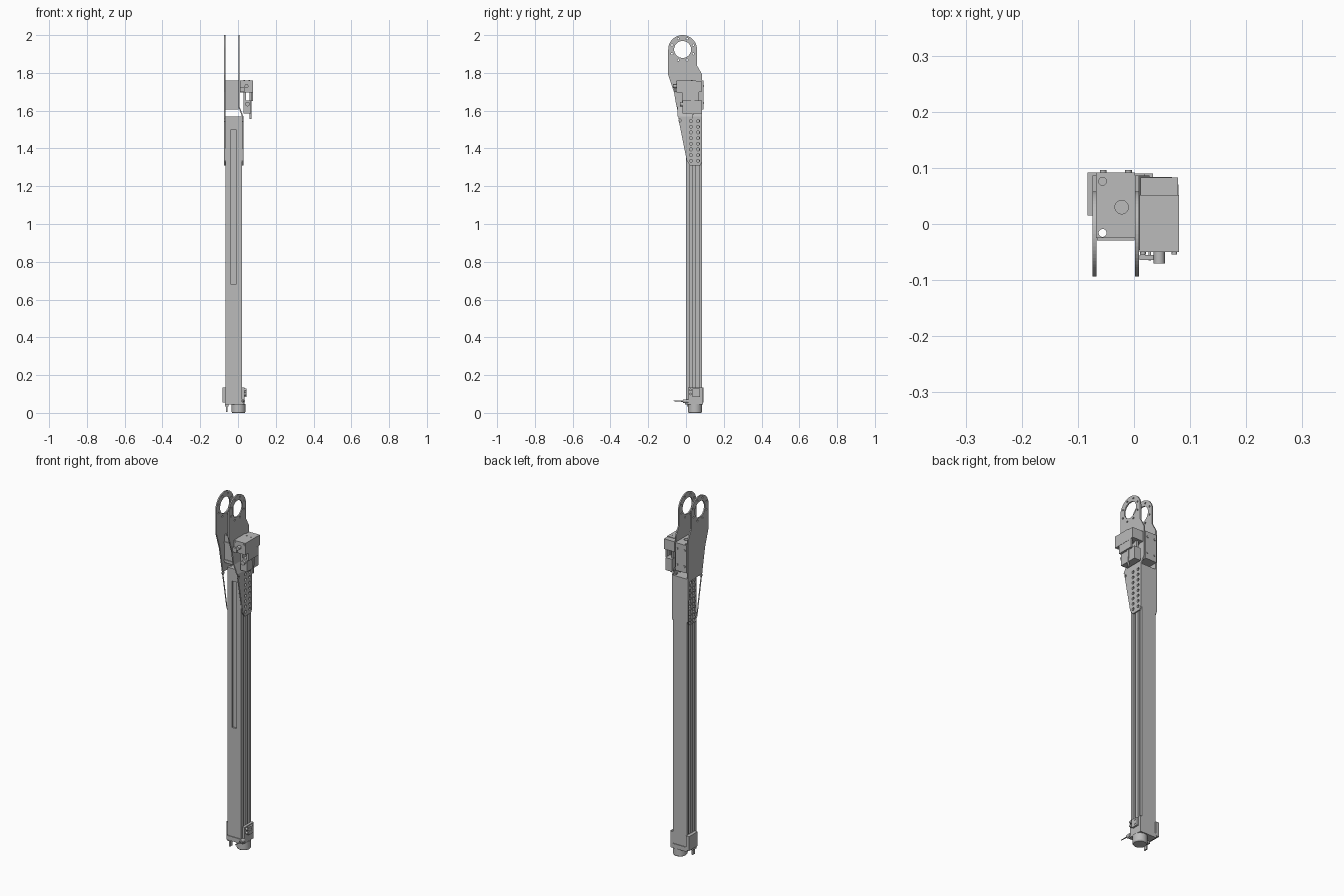
import bpy, bmesh, math
from mathutils import Vector, Matrix

cube = bpy.data.objects.get("Cube")
if cube:
    bpy.data.objects.remove(cube, do_unlink=True)

grey = bpy.data.materials.new("plain grey metal")
grey.use_nodes = True
grey.diffuse_color = (0.5, 0.5, 0.5, 1)
grey.node_tree.nodes["Principled BSDF"].inputs["Base Color"].default_value = (0.5, 0.5, 0.5, 1)


def finish(name, bm):
    bmesh.ops.recalc_face_normals(bm, faces=bm.faces)
    mesh = bpy.data.meshes.new(name)
    bm.to_mesh(mesh)
    bm.free()
    mesh.materials.append(grey)
    obj = bpy.data.objects.new(name, mesh)
    bpy.context.collection.objects.link(obj)
    return obj


def box(name, x, y, z):
    """Box from its low and high limit on each axis."""
    bm = bmesh.new()
    mid = Vector([(a + b) / 2 for a, b in (x, y, z)])
    size = [b - a for a, b in (x, y, z)]
    bmesh.ops.create_cube(bm, size=1, matrix=Matrix.Translation(mid) @ Matrix.Diagonal((*size, 1)))
    return finish(name, bm)


def rod(name, start, end, r1, r2=None, sides=24):
    """Cylinder or cone between two points."""
    a, b = Vector(start), Vector(end)
    turn = (b - a).to_track_quat('Z', 'Y').to_matrix().to_4x4()
    bm = bmesh.new()
    bmesh.ops.create_cone(bm, cap_ends=True, segments=sides, radius1=r1,
                          radius2=r1 if r2 is None else r2, depth=(b - a).length,
                          matrix=Matrix.Translation((a + b) / 2) @ turn)
    for f in bm.faces:
        f.smooth = len(f.verts) == 4
    for e in bm.edges:
        e.smooth = all(f.smooth for f in e.link_faces)
    return finish(name, bm)


def prism(name, points, shift):
    """Polygon pulled along a vector."""
    bm = bmesh.new()
    face = bm.faces.new([bm.verts.new(p) for p in points])
    new = bmesh.ops.extrude_face_region(bm, geom=[face])["geom"]
    bmesh.ops.translate(bm, vec=shift, verts=[v for v in new if isinstance(v, bmesh.types.BMVert)])
    return finish(name, bm)


def cut(obj, cutter):
    mod = obj.modifiers.new("cut", 'BOOLEAN')
    mod.operation = 'DIFFERENCE'
    mod.solver = 'EXACT'
    mod.object = cutter
    cutter.hide_render = True
    cutter.hide_set(True)


def circle(y, z, r, n=16, a0=0.0, a1=math.tau):
    full = a1 - a0 > 6
    steps = n if full else n - 1
    return [(y + r * math.cos(a0 + (a1 - a0) * i / steps),
             z + r * math.sin(a0 + (a1 - a0) * i / steps)) for i in range(n)]


def plate(name, x, outline, holes):
    """Flat side plate in the y-z plane with round holes."""
    curve = bpy.data.curves.new(name, 'CURVE')
    curve.dimensions = '2D'
    curve.fill_mode = 'BOTH'
    curve.extrude = 0.0035
    for loop in [outline] + [circle(*h) for h in holes]:
        s = curve.splines.new('POLY')
        s.points.add(len(loop) - 1)
        for p, (y, z) in zip(s.points, loop):
            p.co = (y, z, 0, 1)
        s.use_cyclic_u = True
    tmp = bpy.data.objects.new(name + "_outline", curve)
    bpy.context.collection.objects.link(tmp)
    dg = bpy.context.evaluated_depsgraph_get()
    mesh = bpy.data.meshes.new_from_object(tmp.evaluated_get(dg))
    bpy.data.objects.remove(tmp, do_unlink=True)
    bm = bmesh.new()
    bm.from_mesh(mesh)
    bpy.data.meshes.remove(mesh)
    bmesh.ops.remove_doubles(bm, verts=bm.verts, dist=1e-5)
    bm.transform(Matrix(((0, 0, 1, x), (1, 0, 0, 0), (0, 1, 0, 0), (0, 0, 0, 1))))
    for f in bm.faces:
        f.smooth = False
    obj = finish(name, bm)
    obj.data.materials.clear()
    obj.data.materials.append(grey)
    for f in obj.data.polygons:
        f.material_index = 0
    return obj


# Main beam: a profile with two grooves on each side
L, R, D = -0.066, 0.02, 0.01
side = [0.0, 0.018, 0.034, 0.054, 0.07, 0.086]
right = [(R - (D if g else 0), side[i]) for i, g in
         [(0, 0), (1, 0), (1, 1), (2, 1), (2, 0), (3, 0), (3, 1), (4, 1), (4, 0), (5, 0)]]
left = [(L + R - x, y) for x, y in reversed(right)]
beam = prism("beam", [(x, y, 0.055) for x, y in right + left], (0, 0, 1.515))
cut(beam, box("beam_slot_cutter", (-0.036, -0.01), (-0.02, 0.008), (0.68, 1.5)))

# Side plates: the left one is straight, the right one steps outward
EYE = (-0.018, 1.924)
head = circle(*EYE, 0.076, 33, 0, math.pi)
front_upper = [(-0.094, 1.79), (-0.064, 1.7)]
foot = [(0.004, 1.335), (0.022, 1.31), (0.075, 1.31), (0.086, 1.33)]
back_upper = [(0.086, 1.79), (0.058, 1.84)]
eye_holes = [(*EYE, 0.045, 40)] + [(y, z, 0.005, 10) for y, z in circle(*EYE, 0.061, 8, 0.39, 0.39 + math.tau)]
foot_holes = [(y, 1.335 + 0.03 * i, 0.008, 12) for y in (0.026, 0.064) for i in range(8)]
foot_holes.append((-0.033, 1.548, 0.008, 12))
plate("left_side_plate", -0.0705, head + front_upper + foot + back_upper, eye_holes + foot_holes)
plate("right_side_plate_upper", 0.0055, head + front_upper + [(-0.05, 1.62), (0.086, 1.62)] + back_upper, eye_holes)
plate("right_side_plate_lower", 0.0245, [(-0.041, 1.57)] + foot + [(0.086, 1.57)], foot_holes)
prism("right_plate_step", [(0.002, -0.046, 1.62), (0.009, -0.046, 1.62), (0.028, -0.046, 1.57),
                           (0.021, -0.046, 1.57)], (0, 0.132, 0))

# Cross block between the side plates
block = box("cross_block", (-0.067, 0.002), (-0.025, 0.092), (1.605, 1.76))
for i, (x, y, r, z) in enumerate([(-0.022, 0.03, 0.012, 1.7), (-0.056, 0.076, 0.007, 1.7),
                                  (-0.056, -0.016, 0.007, 1.5)]):
    cut(block, rod("block_hole_cutter_%d" % i, (x, y, z), (x, y, 1.8), r))
for z in (1.72, 1.62):
    box("cross_block_rib", (-0.066, 0.001), (-0.029, -0.025), (z - 0.006, z + 0.003))
for x in (-0.055, -0.01):
    for z in (1.64, 1.73):
        rod("block_bolt", (x, 0.09, z), (x, 0.096, z), 0.006, sides=12)

# Drive unit on the right side
box("drive_housing", (0.01, 0.08), (-0.05, 0.052), (1.695, 1.76))
box("drive_back_cap", (0.012, 0.078), (0.052, 0.083), (1.7, 1.757))
rod("drive_knob", (0.045, -0.05, 1.73), (0.045, -0.07, 1.73), 0.01)
box("drive_front_tab", (0.01, 0.035), (-0.064, -0.055), (1.70, 1.725))
box("drive_tab_arm", (0.012, 0.02), (-0.06, -0.045), (1.70, 1.725))
for x in (0.016, 0.072):
    rod("drive_screw", (x, -0.048, 1.75), (x, -0.054, 1.75), 0.005, sides=12)
for x in (0.032, 0.06):
    rod("drive_top_screw", (x, 0.03, 1.758), (x, 0.03, 1.762), 0.004, sides=12)
box("drive_inner_leg", (0.03, 0.042), (-0.02, 0.07), (1.645, 1.70))
box("drive_outer_leg", (0.068, 0.079), (-0.02, 0.07), (1.65, 1.70))
box("lower_drive_box", (0.028, 0.068), (-0.018, 0.084), (1.585, 1.655))
rod("lower_drive_knob", (0.05, -0.018, 1.635), (0.05, -0.032, 1.635), 0.012)
prism("drive_finger", [(0.062, 0.024, 1.71), (0.062, 0.048, 1.71), (0.062, 0.042, 1.61),
                       (0.062, 0.036, 1.555), (0.062, 0.03, 1.61)], (0.01, 0, 0))

# Foot: base block, side clamps, round foot and catch pin
box("base_block", (-0.068, 0.03), (-0.004, 0.09), (0.045, 0.07))
box("left_clamp", (-0.083, -0.064), (0.015, 0.092), (0.055, 0.135))
clamp = box("right_clamp", (0.019, 0.034), (0.01, 0.09), (0.045, 0.135))
box("right_clamp_pad", (0.034, 0.044), (0.035, 0.075), (0.085, 0.13))
for y in (0.024, 0.058):
    for z in (0.1, 0.122):
        rod("clamp_bolt", (0.03, y, z), (0.046, y, z), 0.007, sides=12)
rod("round_foot", (0.0025, 0.048, 0.006), (0.0025, 0.048, 0.046), 0.037, sides=40)
rod("round_foot_rim", (0.0025, 0.048, 0.0), (0.0025, 0.048, 0.006), 0.033, 0.037, sides=40)
box("catch_lever", (-0.063, -0.055), (0.01, 0.03), (0.004, 0.05))
box("catch_lever_mount", (-0.07, -0.05), (0.005, 0.04), (0.035, 0.05))
rod("catch_pin_body", (0.028, 0.012, 0.062), (0.028, -0.016, 0.062), 0.01, sides=16)
rod("catch_pin", (0.028, -0.014, 0.062), (0.028, -0.065, 0.064), 0.004, 0.002, sides=12)
